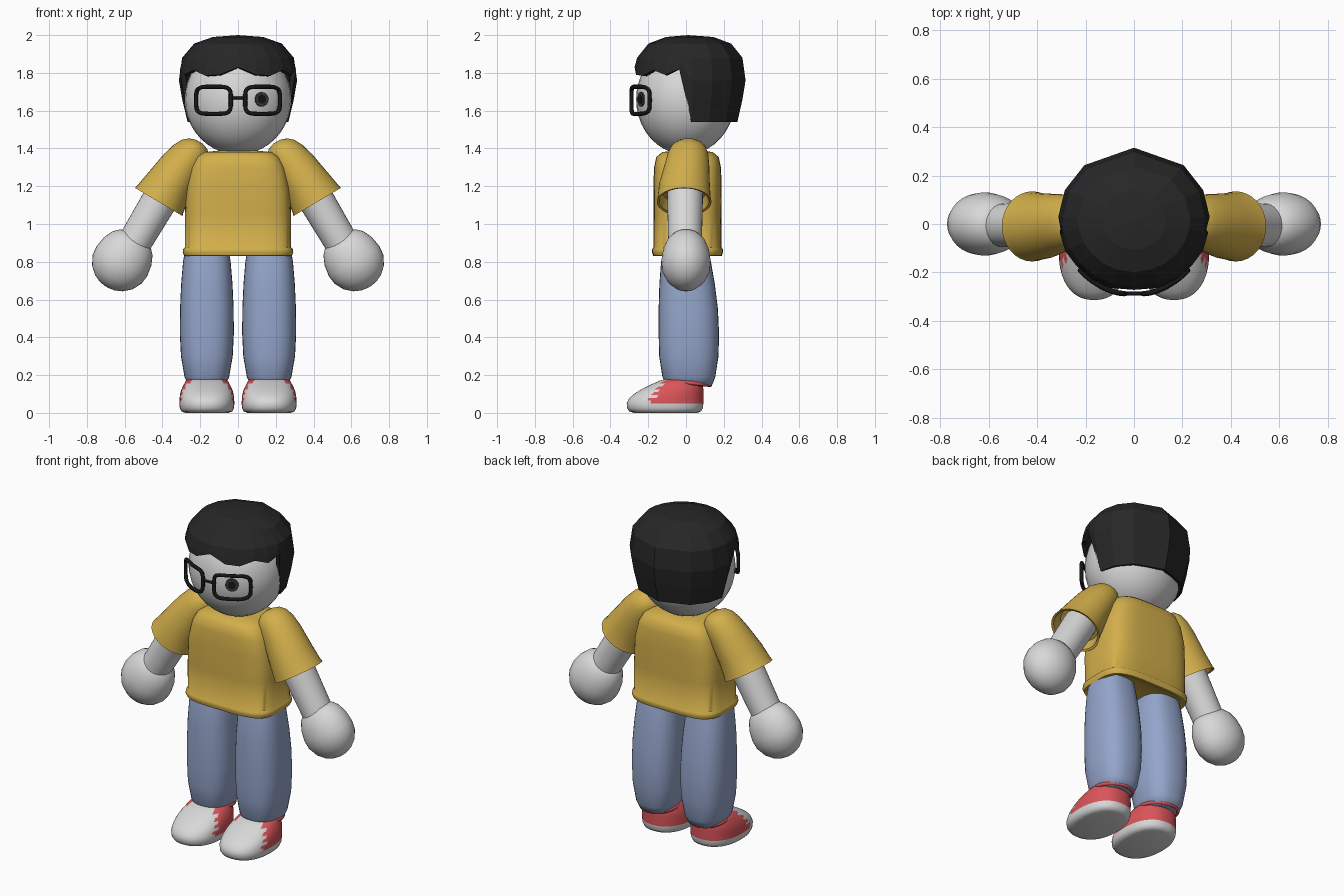
import bpy, bmesh
from math import sin, cos, pi, radians, copysign
from mathutils import Matrix, Vector

if "Cube" in bpy.data.objects:
    bpy.data.objects.remove(bpy.data.objects["Cube"])


def material(name, r, g, b):
    m = bpy.data.materials.new(name)
    m.use_nodes = True
    m.diffuse_color = (r, g, b, 1)
    m.node_tree.nodes["Principled BSDF"].inputs["Base Color"].default_value = (r, g, b, 1)
    return m


SKIN = material("pale grey", .68, .69, .68)
YELLOW = material("mustard yellow", .65, .43, .07)
BLUE = material("denim blue", .30, .38, .60)
RED = material("shoe red", .70, .09, .10)
HAIR = material("hair black", .02, .02, .02)
BLACK = material("frame black", .008, .008, .008)
IRIS = material("eye dark grey", .045, .04, .04)


def finish(name, bm, mats, smooth=True, mirror=False):
    bmesh.ops.recalc_face_normals(bm, faces=bm.faces)
    me = bpy.data.meshes.new(name)
    bm.to_mesh(me)
    bm.free()
    for m in mats:
        me.materials.append(m)
    ob = bpy.data.objects.new(name, me)
    bpy.context.collection.objects.link(ob)
    if smooth:
        bpy.ops.object.select_all(action='DESELECT')
        ob.select_set(True)
        bpy.context.view_layer.objects.active = ob
        bpy.ops.object.shade_smooth_by_angle(angle=radians(50))
    if mirror:
        mod = ob.modifiers.new("both sides", 'MIRROR')
        mod.use_axis[0] = True
        mod.use_mirror_merge = False
    return ob


def squircle(t, n):
    """Point on a unit rounded square; n = 2 is a circle."""
    c, s = cos(t), sin(t)
    return copysign(abs(c) ** (2 / n), c), copysign(abs(s) ** (2 / n), s)


def loft(rings, n=2, count=32, mat=Matrix()):
    """Skin rings given as (z, centre x, centre y, radius x, radius y)."""
    bm = bmesh.new()
    loops = []
    for z, cx, cy, rx, ry in rings:
        loop = []
        for i in range(count):
            u, v = squircle(2 * pi * i / count, n)
            loop.append(bm.verts.new(mat @ Vector((cx + rx * u, cy + ry * v, z))))
        loops.append(loop)
    for a, b in zip(loops, loops[1:]):
        for i in range(count):
            j = (i + 1) % count
            bm.faces.new((a[i], a[j], b[j], b[i]))
    bm.faces.new(loops[0])
    bm.faces.new(loops[-1])
    return bm


def tube(name, points, radius, cyclic):
    """Round wire through the points, turned into a mesh."""
    cu = bpy.data.curves.new(name, 'CURVE')
    cu.dimensions = '3D'
    cu.bevel_depth = radius
    cu.bevel_resolution = 2
    sp = cu.splines.new('POLY')
    sp.points.add(len(points) - 1)
    for p, co in zip(sp.points, points):
        p.co = (*co, 1)
    sp.use_cyclic_u = cyclic
    tmp = bpy.data.objects.new(name + "_path", cu)
    bm = bmesh.new()
    bpy.context.collection.objects.link(tmp)
    bpy.context.view_layer.update()
    me = bpy.data.meshes.new_from_object(tmp.evaluated_get(bpy.context.evaluated_depsgraph_get()))
    bm.from_mesh(me)
    bpy.data.objects.remove(tmp)
    return bm


# head
bm = bmesh.new()
bmesh.ops.create_uvsphere(bm, u_segments=32, v_segments=20, radius=1)
bmesh.ops.transform(bm, verts=bm.verts,
                    matrix=Matrix.Translation((0, -.002, 1.66)) @ Matrix.Diagonal((.282, .262, .292, 1)))
finish("head", bm, [SKIN])

# hair: faceted cap, wavy fringe, straight sides and nape
half = [(-90, 1.83), (-72, 1.79), (-57, 1.785), (-41, 1.815), (-26, 1.79), (-11, 1.82),
        (2, 1.54), (24, 1.54), (49, 1.54), (90, 1.54)]
columns = half + [(180 - a, b) for a, b in half[-2:0:-1]]
widths = [(1.54, .84), (1.7, .96), (1.8, 1), (1.88, .93)]


def width_at(z):
    for (z0, w0), (z1, w1) in zip(widths, widths[1:]):
        if z <= z1:
            return w0 + (w1 - w0) * (z - z0) / (z1 - z0)
    return widths[-1][1]


bm = bmesh.new()
strips = []
for angle, bottom in columns:
    rows = [(.42, 1.99), (.73, 1.955), (.93, 1.88)]
    for k in (.35, .65, 1):
        z = 1.88 + (bottom - 1.88) * k
        rows.append((width_at(z), z))
    a = radians(angle)
    strips.append([bm.verts.new((.318 * w * cos(a), .02 + .3 * w * sin(a), z)) for w, z in rows])
apex = bm.verts.new((0, .01, 2))
for a, b in zip(strips, strips[1:] + strips[:1]):
    bm.faces.new((apex, a[0], b[0]))
    for i in range(len(a) - 1):
        bm.faces.new((a[i], a[i + 1], b[i + 1], b[i]))
hair = finish("hair", bm, [HAIR], smooth=False)
mod = hair.modifiers.new("thickness", 'SOLIDIFY')
mod.thickness = .025
mod.offset = -1

# glasses: curved rims and a bridge
rim = []
for i in range(40):
    u, v = squircle(2 * pi * i / 40, 4.5)
    x = .13 + .092 * u
    rim.append((x, -.288 + 2.6 * (x - .03) ** 2, 1.655 + .072 * v))
finish("glasses_rim", tube("rim", rim, .011, True), [BLACK], mirror=True)
bridge = [(x, -.288, 1.667) for x in (-.042, 0, .042)]
finish("glasses_bridge", tube("bridge", bridge, .008, False), [BLACK])

# left eye: thin iris disc with a pupil on it
out = Vector((.125 / .282 ** 2, -.235 / .262 ** 2, 0)).normalized()
for name, r, lift, m in (("left_iris", .038, .001, IRIS), ("left_pupil", .022, .004, BLACK)):
    bm = bmesh.new()
    bmesh.ops.create_cone(bm, cap_ends=True, segments=24, radius1=r, radius2=r, depth=.009)
    place = Matrix.Translation(Vector((.125, -.237, 1.66)) + out * lift)
    bmesh.ops.transform(bm, verts=bm.verts, matrix=place @ out.to_track_quat('Z', 'Y').to_matrix().to_4x4())
    finish(name, bm, [m])

# shirt body with a raised hem
shirt = [(.85, .25, .15), (.83, .272, .17), (.832, .285, .182), (.85, .293, .188), (.868, .29, .187),
         (.876, .281, .18), (1.05, .281, .181), (1.2, .274, .181), (1.3, .25, .177),
         (1.355, .22, .165), (1.38, .18, .135), (1.39, .09, .07)]
finish("shirt_body", loft([(z, 0, .008, x, y) for z, x, y in shirt], n=3.8, count=48), [YELLOW])

# arms are lofted along a slanted axis that starts at the cuff and points up to the shoulder
slant = Matrix.Translation((.42, 0, 1.117)) @ Matrix.Rotation(radians(-30.7), 4, 'Y')
sleeve = [(.06, 0, -.01, .115, .115), (.004, 0, -.01, .134, .132), (0, 0, -.01, .147, .145),
          (.02, 0, -.01, .141, .141), (.11, 0, -.008, .126, .134), (.23, -.006, .005, .112, .118),
          (.3, -.014, .01, .1, .108), (.345, -.02, .012, .083, .092),
          (.372, -.023, .012, .056, .066), (.384, -.024, .012, .02, .025)]
finish("sleeve", loft(sleeve, mat=slant), [YELLOW], mirror=True)
finish("arm", loft([(z, 0, -.005, r, r) for z, r in ((.1, .095), (0, .094), (-.3, .088))], mat=slant),
       [SKIN], mirror=True)
hand_profile = [(.15, .07), (.14, .095), (.11, .124), (.06, .146), (0, .156), (-.05, .15),
                (-.1, .124), (-.135, .085), (-.153, .045), (-.158, .012)]
hand_at = Matrix.Translation((.615, 0, .803)) @ Matrix.Rotation(radians(-30.7), 4, 'Y')
finish("hand", loft([(z, 0, 0, r, r * .84) for z, r in hand_profile], mat=hand_at), [SKIN], mirror=True)

# trouser legs
leg = [(.14, .08, .1, .018), (.15, .1, .122, .018), (.19, .118, .14, .015), (.3, .137, .157, .015),
       (.42, .143, .16, .015), (.55, .142, .157, .012), (.68, .136, .147, .006),
       (.8, .126, .132, 0), (.9, .11, .11, 0)]
finish("trouser_leg", loft([(z, .165, y, rx, ry) for z, rx, ry, y in leg], n=2.5), [BLUE], mirror=True)

# shoes: white toe and sole, red upper
shoe = [(0, .115, -.275, .06), (.008, .135, -.3, .08), (.025, .143, -.312, .089), (.05, .146, -.314, .092),
        (.065, .145, -.308, .092), (.08, .144, -.298, .092), (.095, .142, -.282, .092),
        (.11, .139, -.26, .092), (.125, .134, -.236, .092), (.14, .127, -.205, .09),
        (.155, .119, -.175, .085), (.17, .11, -.14, .08), (.18, .095, -.105, .07)]
bm = loft([(z, .165, (a + b) / 2, w, (b - a) / 2) for z, w, a, b in shoe], n=2.3, count=56)
for f in bm.faces:
    c = f.calc_center_median()
    zigzag = .02 * (int(c.z / .015) % 2)
    if c.z > .05 and c.y > -.2 + .7 * (c.z - .06) + zigzag:
        f.material_index = 1
finish("shoe", bm, [SKIN, RED], mirror=True)

# rolled shoe collars, lower at the heel
collar = []
for i in range(32):
    t = 2 * pi * i / 32
    collar.append((.165 + .105 * cos(t), .015 + .113 * sin(t), .16 - .012 * sin(t)))
finish("shoe_collar", tube("collar", collar, .011, True), [RED], mirror=True)
